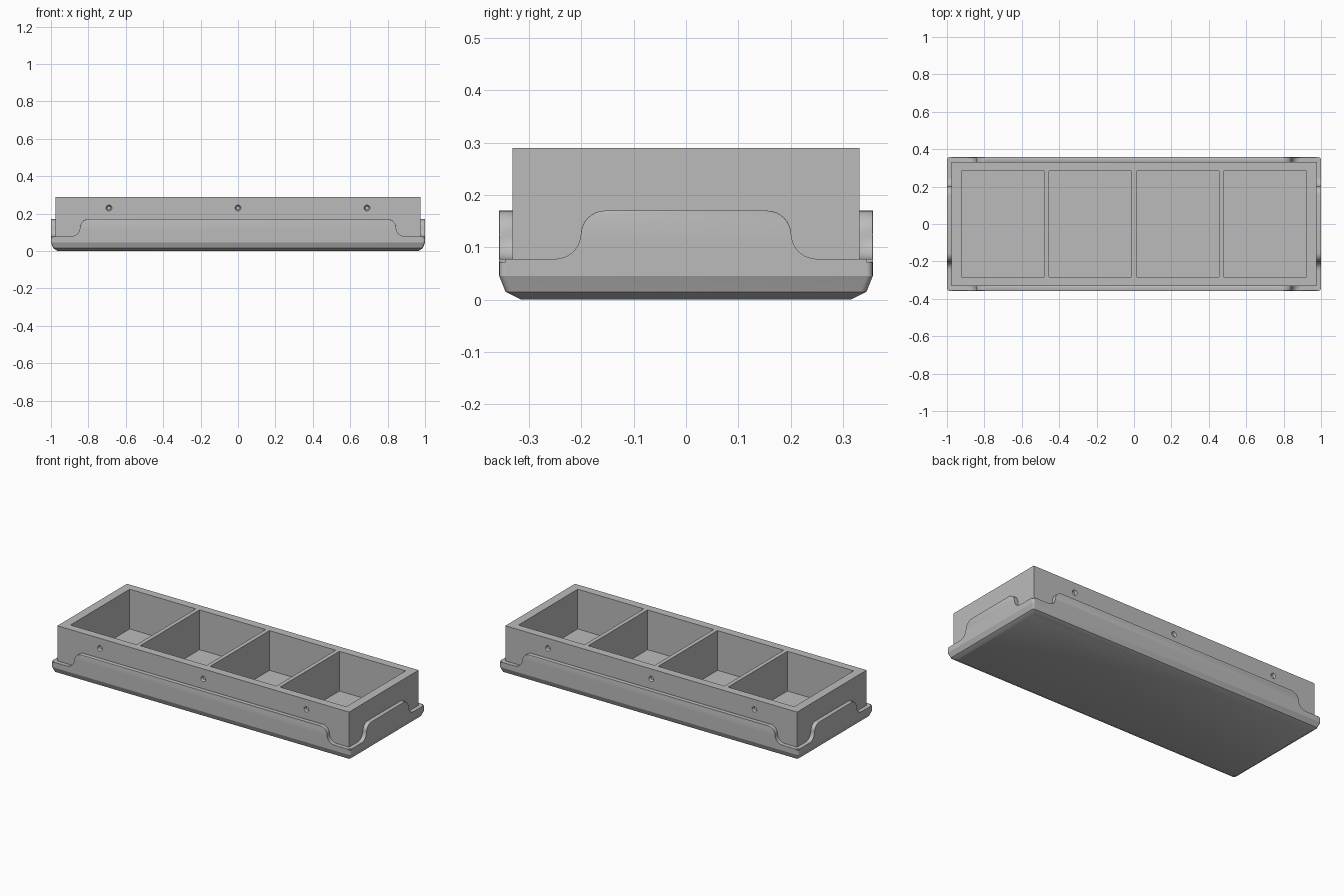
import bpy, bmesh, math
from mathutils import Matrix, Vector

if "Cube" in bpy.data.objects:
    bpy.data.objects.remove(bpy.data.objects["Cube"])

grey = bpy.data.materials.new("plain grey")
grey.use_nodes = True
grey.diffuse_color = (0.5, 0.5, 0.5, 1)
grey.node_tree.nodes["Principled BSDF"].inputs["Base Color"].default_value = (0.5, 0.5, 0.5, 1)

HX, HY = 1.0, 0.357      # tray half size
BX, BY = 0.975, 0.332    # box half size
TOP, FLOOR = 0.29, 0.05
RIM, LOW, HIGH = 0.045, 0.078, 0.17
CORNER, ROUND = 0.012, 0.009


def finish(bm, name, smooth=True):
    bmesh.ops.recalc_face_normals(bm, faces=bm.faces)
    mesh = bpy.data.meshes.new(name)
    bm.to_mesh(mesh)
    bm.free()
    mesh.materials.append(grey)
    obj = bpy.data.objects.new(name, mesh)
    bpy.context.collection.objects.link(obj)
    if smooth:
        bpy.ops.object.select_all(action='DESELECT')
        obj.select_set(True)
        bpy.context.view_layer.objects.active = obj
        bpy.ops.object.shade_smooth_by_angle(angle=math.radians(30))
    return obj


def add_block(bm, x0, x1, y0, y1, z0, z1):
    mid = Vector((x0 + x1, y0 + y1, z0 + z1)) / 2
    size = Matrix.Diagonal((x1 - x0, y1 - y0, z1 - z0, 1))
    bmesh.ops.create_cube(bm, size=1, matrix=Matrix.Translation(mid) @ size)


# Tray base: rounded rectangles lofted upwards
bm = bmesh.new()
rings = []
for hx, hy, z in ((0.965, 0.315, 0), (0.988, 0.345, 0.015), (HX, HY, RIM)):
    ring = []
    for q, (sx, sy) in enumerate(((1, 1), (-1, 1), (-1, -1), (1, -1))):
        for i in range(5):
            a = (q + i / 4) * math.pi / 2
            ring.append(bm.verts.new((sx * (hx - CORNER) + CORNER * math.cos(a),
                                      sy * (hy - CORNER) + CORNER * math.sin(a), z)))
    rings.append(ring)
for lower, upper in zip(rings, rings[1:]):
    for i in range(len(lower)):
        j = (i + 1) % len(lower)
        bm.faces.new((lower[i], lower[j], upper[j], upper[i]))
bm.faces.new(rings[0])
bm.faces.new(rings[-1])
finish(bm, "tray_base")


# Skirt panels: low ends sweeping up to a raised middle, with rounded edges
def skirt_panel(name, half, mid, distance, angle):
    r = (HIGH - LOW) / 2
    side = [(half, RIM), (half, LOW)]
    for i in range(9):
        a = math.pi / 2 * i / 8
        side.append((mid + r - r * math.sin(a), LOW + r - r * math.cos(a)))
    for i in range(1, 9):
        a = math.pi / 2 * i / 8
        side.append((mid - r + r * math.cos(a), LOW + r + r * math.sin(a)))
    outline = side + [(-x, z) for x, z in reversed(side)]
    bm = bmesh.new()
    thick = 0.026
    outer = [bm.verts.new((x, -distance, z)) for x, z in outline]
    inner = [bm.verts.new((x, -distance + thick, z)) for x, z in outline]
    bm.faces.new(outer)
    bm.faces.new(inner)
    n = len(outline)
    for i in range(n):
        j = (i + 1) % n
        bm.faces.new((outer[i], outer[j], inner[j], inner[i]))
    edges = []
    for e in bm.edges:
        a, b = (v.co for v in e.verts)
        upright_end = abs(abs(a.x) - half) < 1e-5 and abs(abs(b.x) - half) < 1e-5
        flat_top = min(a.z, b.z) > HIGH - 1e-5
        if abs(a.y - b.y) < 1e-6 and max(a.z, b.z) > RIM + 0.001 and not upright_end and not flat_top:
            edges.append(e)
    bmesh.ops.bevel(bm, geom=edges, offset=ROUND, segments=3, profile=0.5,
                    affect='EDGES', clamp_overlap=True)
    bmesh.ops.rotate(bm, verts=bm.verts, cent=(0, 0, 0), matrix=Matrix.Rotation(angle, 3, 'Z'))
    finish(bm, name)


skirt_panel("front_skirt", HX - CORNER, 0.845, HY, 0)
skirt_panel("back_skirt", HX - CORNER, 0.845, HY, math.pi)
skirt_panel("left_skirt", HY - CORNER, 0.201, HX, math.pi / 2)
skirt_panel("right_skirt", HY - CORNER, 0.201, HX, -math.pi / 2)

# Rounded posts closing the skirt corners
bm = bmesh.new()
for sx in (-1, 1):
    for sy in (-1, 1):
        place = Matrix.Translation((sx * (HX - CORNER), sy * (HY - CORNER), (RIM + LOW) / 2 - 0.003))
        bmesh.ops.create_cone(bm, cap_ends=True, segments=16, radius1=CORNER, radius2=CORNER,
                              depth=LOW - RIM - 0.006, matrix=place)
finish(bm, "skirt_corners")

# Box with four open compartments and countersunk holes
bm = bmesh.new()
add_block(bm, -BX, BX, -BY, BY, 0.03, TOP)
box = finish(bm, "compartment_box", smooth=False)

bm = bmesh.new()
inside, divider = 0.922, 0.025
cell = (2 * inside - 3 * divider) / 4
for i in range(4):
    x = -inside + i * (cell + divider)
    add_block(bm, x, x + cell, -0.283, 0.283, FLOOR, TOP + 0.1)
for x in (-0.69, 0, 0.69):
    for s in (-1, 1):
        turn = Matrix.Rotation(s * math.pi / 2, 4, 'X')
        place = Matrix.Translation((x, s * BY, 0.23)) @ turn
        bmesh.ops.create_cone(bm, cap_ends=True, segments=20, radius1=0.01, radius2=0.022,
                              depth=0.024, matrix=place @ Matrix.Rotation(math.pi, 4, 'X'))
cutter = finish(bm, "box_cutter", smooth=False)
cutter.hide_render = True

cut = box.modifiers.new("hollow", 'BOOLEAN')
cut.object = cutter
cut.operation = 'DIFFERENCE'
cut.solver = 'EXACT'
bpy.ops.object.select_all(action='DESELECT')
box.select_set(True)
bpy.context.view_layer.objects.active = box
bpy.ops.object.modifier_apply(modifier=cut.name)
bpy.data.objects.remove(cutter)
